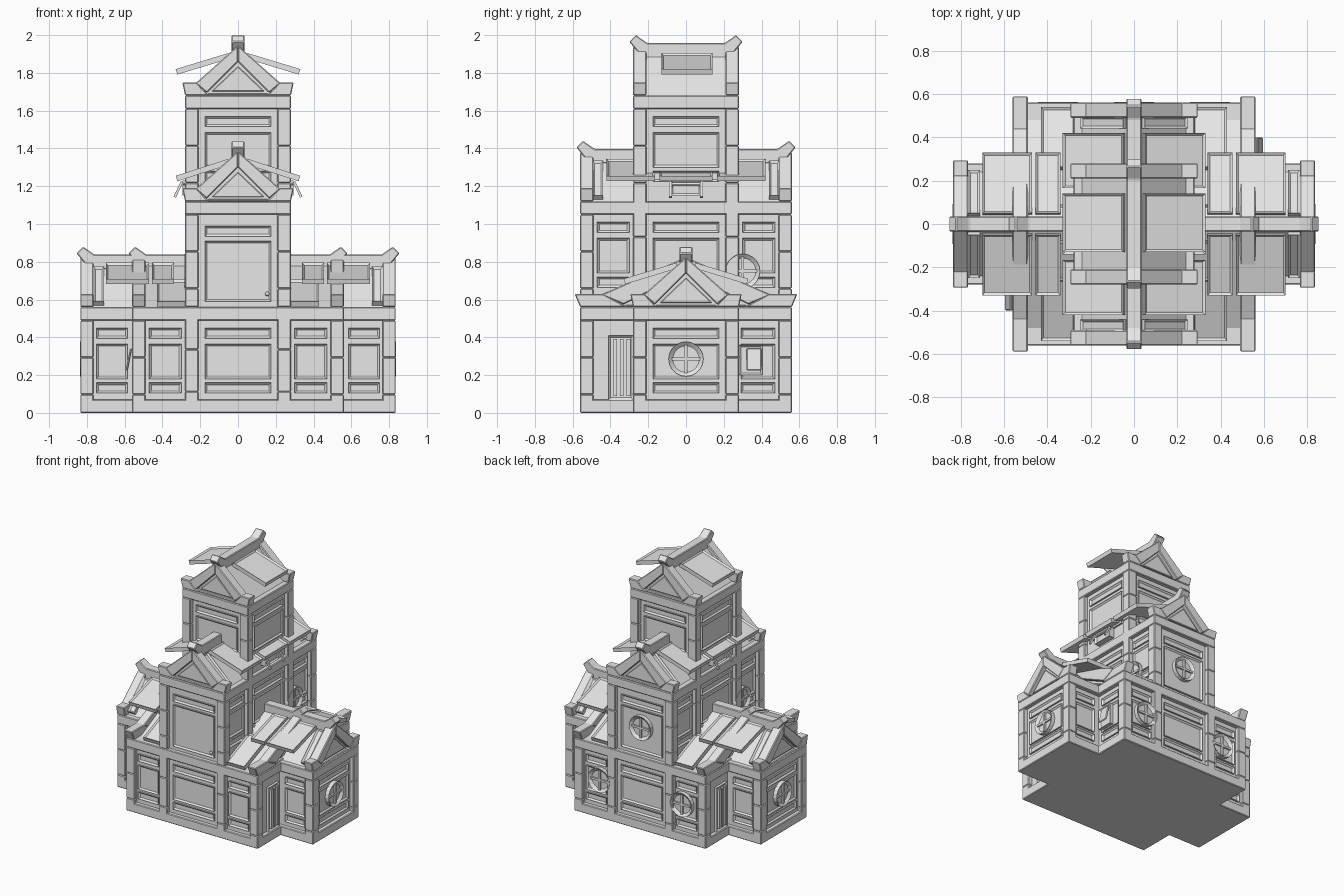
import bpy, bmesh
from math import atan2, hypot, pi
from mathutils import Matrix, Vector

old = bpy.data.objects.get("Cube")
if old:
    bpy.data.objects.remove(old, do_unlink=True)

grey = bpy.data.materials.new("plain_grey")
grey.use_nodes = True
COLOUR = (0.8, 0.8, 0.8, 1)
grey.diffuse_color = COLOUR
grey.node_tree.nodes["Principled BSDF"].inputs["Base Color"].default_value = COLOUR

TURN = [Matrix.Rotation(k * pi / 2, 4, 'Z') for k in range(4)]  # front, +x, back, -x
FRONT, UP = Vector((0, -1, 0)), Vector((0, 0, 1))
ROWS = [(.105, .16), (.18, .365), (.395, .45)]
DOOR_ROWS = [(.03, .35), (.375, .43)]
BEAM = .07
RECESS = .03


def finish(name, bm, M, bevel=.005):
    bm.transform(M)
    bmesh.ops.recalc_face_normals(bm, faces=bm.faces)
    mesh = bpy.data.meshes.new(name)
    bm.to_mesh(mesh)
    bm.free()
    mesh.materials.append(grey)
    ob = bpy.data.objects.new(name, mesh)
    bpy.context.collection.objects.link(ob)
    if bevel:
        mod = ob.modifiers.new("chamfer", 'BEVEL')
        mod.width, mod.segments = bevel, 1
    return ob


def box(name, lo, hi, M=TURN[0], inset=None, bevel=.005):
    """Box between two corners; inset sinks the face along that normal."""
    lo, hi = Vector(lo), Vector(hi)
    bm = bmesh.new()
    bmesh.ops.create_cube(bm, size=1)
    bm.transform(Matrix.Translation((lo + hi) / 2) @ Matrix.Diagonal((*(hi - lo), 1)))
    if inset:
        bm.normal_update()
        face = max(bm.faces, key=lambda f: f.normal.dot(inset))
        bmesh.ops.inset_region(bm, faces=[face], thickness=.016, depth=-.011)
    return finish(name, bm, M, 0 if inset else bevel)


def prism(name, points, v0, v1, M, bevel=.005):
    """Outline in (u, z) extruded along v."""
    bm = bmesh.new()
    face = bm.faces.new([bm.verts.new((u, v0, z)) for u, z in points])
    ext = bmesh.ops.extrude_face_region(bm, geom=[face])
    verts = [g for g in ext["geom"] if isinstance(g, bmesh.types.BMVert)]
    bmesh.ops.translate(bm, verts=verts, vec=(0, v1 - v0, 0))
    return finish(name, bm, M, bevel)


def post(name, x, y, z0, z1):
    """Upright of three stacked pieces."""
    h, cuts = BEAM / 2, [z0, z0 + (z1 - z0) * .2, z0 + (z1 - z0) * .6, z1]
    for a, b in zip(cuts, cuts[1:]):
        box(name, (x - h, y - h, a), (x + h, y + h, b))


def storey(name, hx, hy, z0, z1, base=True):
    """Recessed core with corner posts and beams."""
    cx, cy = hx - RECESS, hy - RECESS
    box(name + "_wall", (-cx, -cy, z0), (cx, cy, z1), bevel=0)
    box(name + "_top_beam", (-hx, -hy, z1 - BEAM), (hx, hy, z1))
    if base:
        box(name + "_base_beam", (-hx, -hy, z0), (hx, hy, z0 + BEAM))
    for sx in (-1, 1):
        for sy in (-1, 1):
            post(name + "_post", sx * (hx - BEAM / 2), sy * (hy - BEAM / 2), z0, z1 - BEAM)


def panels(name, k, u0, u1, dist, z0, rows=ROWS):
    """Framed wall panels on one side."""
    v = -dist + RECESS
    for a, b in rows:
        box(name + "_panel", (u0, v - .012, z0 + a), (u1, v + .01, z0 + b), TURN[k], FRONT)


def round_window(k, u, dist, z):
    """Round frame with a cross bar."""
    M = TURN[k] @ Matrix.Translation((u, -dist + RECESS - .012, z))
    bm = bmesh.new()
    bmesh.ops.create_cone(bm, cap_ends=True, segments=20, radius1=.092, radius2=.092,
                          depth=.04, matrix=Matrix.Rotation(pi / 2, 4, 'X'))
    bm.normal_update()
    face = max(bm.faces, key=lambda f: f.normal.dot(FRONT))
    bmesh.ops.inset_region(bm, faces=[face], thickness=.022, depth=0)
    bmesh.ops.translate(bm, verts=face.verts, vec=(0, .018, 0))
    finish("round_window", bm, M, 0)
    box("window_bar", (-.008, -.014, -.075), (.008, .01, .075), M, bevel=0)
    box("window_bar", (-.075, -.014, -.008), (.075, .01, .008), M, bevel=0)


def slab(name, M, v0, v1, start, end, side, thick=.03):
    """Framed roof panel whose top runs from start to end in (u, z)."""
    (ua, za), (ub, zb) = start, end
    length, angle = hypot(ub - ua, za - zb), atan2(za - zb, ub - ua)
    T = (M @ Matrix.Translation((side * (ua + ub) / 2, (v0 + v1) / 2, (za + zb) / 2))
         @ Matrix.Rotation(side * angle, 4, 'Y'))
    half = (v1 - v0) / 2
    box(name, (-length / 2, -half, -thick), (length / 2, half, 0), T, UP)


def roof(name, M, w, L, z):
    """Gabled roof with its ridge along local y."""
    s = w / .28
    prism(name + "_body", [(-.25 * s, z - .01), (.25 * s, z - .01), (0, z + .235)],
          -L + RECESS, L - RECESS, M, 0)
    ridge = [(-L + .05, .2), (-L - .02, .285), (-L + .015, .32), (-L + .075, .278)]
    ridge += [(-v, h) for v, h in reversed(ridge)]
    prism(name + "_ridge", [(v, z + h) for v, h in ridge], -.035, .035, M @ TURN[1])
    rake = [(0, .265), (.225, .065), (.165, .015), (0, .18)]
    foot = [(.155, 0), (.28, 0), (.295, .07), (.22, .07)]
    for end in (-1, 1):
        v0, v1 = sorted((end * L, end * (L - BEAM)))
        for side in (-1, 1):
            for part, pts in (("rake", rake), ("eave_block", foot)):
                prism(f"{name}_{part}", [(side * u * s, z + h) for u, h in pts], v0, v1, M)
        # raised triangle in the gable
        face = sorted((end * (L - RECESS - .01), end * (L - RECESS + .012)))
        prism(name + "_gable_panel", [(-.14 * s, z + .022), (.14 * s, z + .022), (0, z + .155)],
              *face, M, .004)
        box(name + "_gable_sill", (-.16 * s, v0 + .01, z), (.16 * s, v1 - .01, z + .012), M)


def pair_slabs(name, M, spans, start, end):
    for v0, v1 in spans:
        for side in (-1, 1):
            slab(name, M, v0, v1, start, end, side)


# Storeys
storey("hall", .56, .56, 0, .56)
storey("wing", .835, .28, 0, .56)
storey("middle", .28, .56, .56, 1.12, base=False)
storey("tower", .28, .28, 1.12, 1.68, base=False)
for s in (-1, 1):
    for t in (-1, 1):
        post("hall_inner_post", s * .245, t * .525, 0, .56)
        post("middle_inner_post", s * .245, t * .245, .56, 1.18)

# Roofs
roof("hall_roof", TURN[1], .56, .56, .56)
roof("wing_roof", TURN[1], .28, .835, .56)
roof("middle_roof", TURN[0], .28, .56, 1.12)
roof("tower_roof", TURN[0], .28, .28, 1.68)

# Overhanging and lower roof panels
pair_slabs("tower_roof_panel", TURN[0], [(-.13, .14)], (.05, 1.905), (.33, 1.82))
pair_slabs("middle_roof_panel", TURN[0], [(-.42, -.165), (-.14, .14), (.165, .42)],
           (.05, 1.345), (.33, 1.255))
pair_slabs("middle_gable_slope", TURN[0], [(-.495, -.44), (.44, .495)], (.05, 1.335), (.25, 1.15))
pair_slabs("wing_roof_panel", TURN[1], [(-.7, -.47), (-.455, -.34), (.34, .455), (.47, .7)],
           (.05, .795), (.33, .71))
pair_slabs("wing_gable_slope", TURN[1], [(-.765, -.71), (.71, .765)], (.05, .775), (.25, .59))
pair_slabs("hall_roof_panel", TURN[1], [(-.43, -.27), (.27, .43)], (.26, .705), (.54, .59))

# Wall panels, alike on opposite sides
for k in (0, 2):
    panels("hall", k, -.175, .175, .56, 0)
    for s in (-1, 1):
        u0, u1 = sorted((s * .3, s * .47))
        panels("hall_bay", k, u0, u1, .56, 0)
        u0, u1 = sorted((s * .585, s * .75))
        panels("wing_side", k, u0, u1, .28, 0)
    panels("middle_door", k, -.175, .175, .56, .56, DOOR_ROWS)
    panels("tower", k, -.175, .175, .28, 1.12)
for k in (1, 3):
    panels("wing", k, -.175, .175, .835, 0)
    panels("middle_side", k, -.175, .175, .28, .56)
    panels("tower_side", k, -.175, .175, .28, 1.12)
    for s in (-1, 1):
        u0, u1 = sorted((s * .3, s * .47))
        panels("middle_bay", k, u0, u1, .28, .56)
    panels("hall_side", k, .29, .47, .56, 0)
    round_window(k, 0, .835, .285)
    round_window(k, .3, .28, .75)

    # Slatted door beside the wing
    M = TURN[k]
    box("side_door", (-.41, -.55, BEAM), (-.28, -.5, .41), M, FRONT)
    for i in range(3):
        u = -.385 + i * .035
        box("door_slat", (u, -.556, .09), (u + .02, -.53, .39), M, bevel=0)

    # Square window with a propped shutter
    box("square_window", (.28, -.56, .2), (.405, -.52, .36), M, FRONT)
    T = M @ Matrix.Translation((.36, -.56, .34)) @ Matrix.Rotation(-.2, 4, 'X')
    box("window_shutter", (-.04, -.012, -.12), (.04, 0, 0), T)

    # Small window and tilted awning under the middle eaves
    box("eave_window", (-.08, -.295, 1.15), (.08, -.25, 1.23), M, FRONT)
    T = M @ Matrix.Translation((0, -.285, 1.22)) @ Matrix.Rotation(.45, 4, 'X')
    box("eave_awning", (-.09, -.012, -.015), (.09, 0, .0), T)
    for u in (-.09, .075):
        T2 = M @ Matrix.Translation((u, -.29, 1.22)) @ Matrix.Rotation(-.45, 4, 'X')
        box("awning_strut", (0, -.014, -.09), (.015, 0, 0), T2, bevel=0)

# Round windows on the back
round_window(2, 0, .56, .78)
for u in (-.35, .35):
    round_window(2, u, .56, .285)

# Door knob on the front
bm = bmesh.new()
bmesh.ops.create_uvsphere(bm, u_segments=10, v_segments=6, radius=.012)
finish("door_knob", bm, Matrix.Translation((.155, -.548, .63)), 0)
